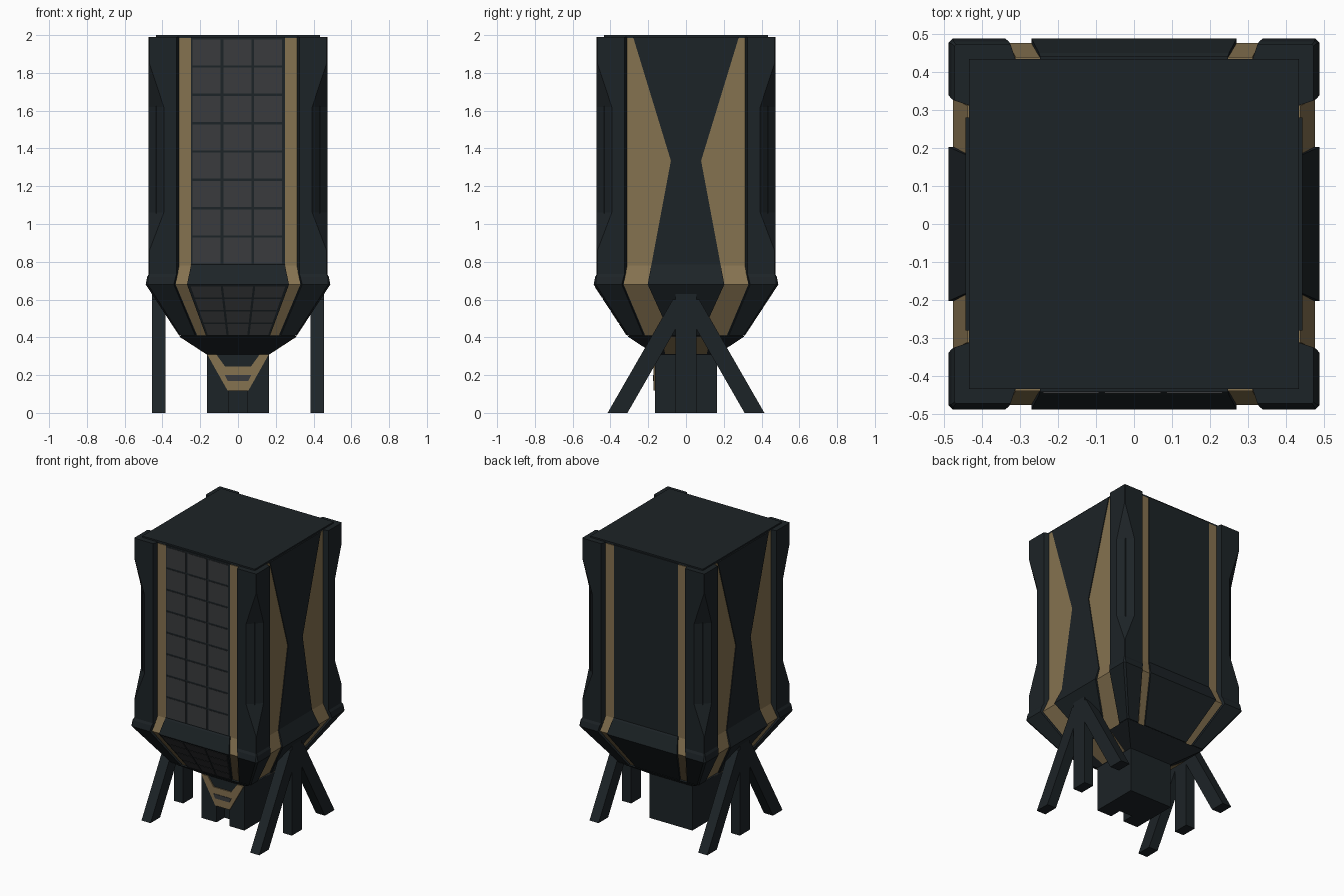
import bpy, bmesh
from mathutils import Matrix, Vector
from math import pi

if "Cube" in bpy.data.objects:
    bpy.data.objects.remove(bpy.data.objects["Cube"])


def material(name, rgb):
    m = bpy.data.materials.new(name)
    m.diffuse_color = (*rgb, 1)
    m.use_nodes = True
    m.node_tree.nodes["Principled BSDF"].inputs["Base Color"].default_value = m.diffuse_color
    return m


DARK = material("dark_metal", (0.012, 0.017, 0.020))
GOLD = material("bronze", (0.235, 0.168, 0.080))
GLASS = material("grey_glass", (0.042, 0.044, 0.047))


def lofts(name, mat, stacks):
    """One object from several closed solids, each a stack of rings."""
    bm = bmesh.new()
    for stack in stacks:
        rings = [[bm.verts.new(p) for p in ring] for ring in stack]
        n = len(rings[0])
        for a, b in zip(rings, rings[1:]):
            for i in range(n):
                j = (i + 1) % n
                bm.faces.new((a[i], a[j], b[j], b[i]))
        bm.faces.new(rings[0])
        bm.faces.new(rings[-1])
    bmesh.ops.recalc_face_normals(bm, faces=bm.faces)
    mesh = bpy.data.meshes.new(name)
    bm.to_mesh(mesh)
    bm.free()
    mesh.materials.append(mat)
    ob = bpy.data.objects.new(name, mesh)
    bpy.context.collection.objects.link(ob)
    return ob


def square(r, z):
    return [(-r, -r, z), (r, -r, z), (r, r, z), (-r, r, z)]


def panel(side, rows, t=0.03):
    """Plate on wall 0 front, 1 right, 2 back, 3 left; rows are (z, depth, u0, u1)."""
    rot = Matrix.Rotation(side * pi / 2, 3, 'Z')
    return [[rot @ Vector((u, -d, z)) for u, d in
             ((u0, d), (u1, d), (u1, d - t), (u0, d - t))]
            for z, d, u0, u1 in rows]


def centred(rows):
    return [(z, d, -u, u) for z, d, u in rows]


# core of tower and hopper
lofts("tower_core", DARK, [[square(r, z) for r, z in (
    (.435, 2.0), (.435, .78), (.472, .68), (.298, .41), (.31, .405), (.165, .31))]])


# corner pillars, waisted by a chamfer and running down the hopper edges
def corner(sx, sy):
    stack = []
    for z, i, o, c in ((1.99, .31, .473, .004), (1.85, .31, .473, .004),
                       (1.62, .31, .473, .08), (1.06, .31, .473, .08),
                       (.86, .31, .473, .004), (.735, .31, .473, .004),
                       (.72, .315, .481, .006), (.68, .325, .489, .012),
                       (.41, .212, .312, .008)):
        pts = ((i, i), (i, o - .045), (i + .015, o), (o - c, o),
               (o, o - c), (o, i + .015), (o - .045, i))
        stack.append([(sx * x, sy * y, z) for x, y in pts])
    return stack


lofts("corner_pillars", DARK, [corner(sx, sy) for sx in (-1, 1) for sy in (-1, 1)])

# bronze stripes on front and back
stripes = []
for side in (0, 2):
    for s in (-1, 1):
        stripes.append(panel(side, [(z, d, s * a, s * b) for z, d, a, b in (
            (1.985, .44, .245, .312), (.78, .44, .245, .312),
            (.68, .476, .265, .33), (.41, .302, .165, .216))]))
lofts("bronze_stripes", GOLD, stripes)

# dark centre panels with flared collar
lofts("centre_panels", DARK, [panel(s, centred((
    (1.99, .443, .248), (.785, .443, .248), (.775, .45, .25),
    (.68, .488, .27), (.41, .312, .17)))) for s in (0, 2)])

# window grid on the front wall, 3 by 8
cells = []
for r in range(8):
    for c in range(3):
        z = .79 + r * .15
        u = -.24 + c * .1627
        cells.append(panel(0, [(z, .446, u, u + .148), (z + .138, .446, u, u + .148)], .01))

# smaller tapered grid on the hopper front, 3 by 4
for r in range(4):
    for c in range(3):
        rows = []
        for z in (.412 + r * .066, .412 + r * .066 + .058):
            k = (z - .41) / .27
            w = .165 + .095 * k
            u = -w + c * w * 2 / 3
            rows.append((z, .315 + .176 * k, u + .006, u + w * 2 / 3 - .006))
        cells.append(panel(0, rows, .01))
lofts("windows", GLASS, cells)

# side walls: bronze sheet under an hourglass plate
lofts("side_bronze", GOLD, [panel(s, centred((
    (1.985, .439, .312), (.78, .439, .312), (.68, .476, .33), (.41, .302, .216))))
    for s in (1, 3)])
lofts("side_hourglass", DARK, [panel(s, centred((
    (1.99, .444, .28), (1.335, .444, .08), (.785, .444, .183),
    (.68, .489, .203), (.41, .312, .08)))) for s in (1, 3)])
lofts("hopper_tip_bronze", GOLD, [panel(s, centred((
    (.405, .313, .13), (.312, .17, .11)))) for s in (1, 3)])


# support legs: one upright and two braces on each side
def leg(s, outline):
    return [[(s * x, y, z) for y, z in outline] for x in (.385, .455)]


legs = []
for s in (-1, 1):
    legs.append(leg(s, ((-.055, 0), (.055, 0), (.055, .63), (-.055, .63))))
    for f in (-1, 1):
        legs.append(leg(s, [(f * y, z) for y, z in (
            (.31, 0), (.415, 0), (.07, .6), (-.035, .6))]))
lofts("support_legs", DARK, legs)

# entrance block with a door opening
block = lofts("entrance_block", DARK, [[square(.165, 0), square(.165, .312)]])
cutter = lofts("door_cutter", DARK, [panel(0, [(-.1, .3, -.05, .05), (.115, .3, -.05, .05)], .22)])
cutter.hide_render = True
cutter.hide_viewport = False
cutter.display_type = 'WIRE'
mod = block.modifiers.new("door", 'BOOLEAN')
mod.object = cutter
mod.operation = 'DIFFERENCE'
mod.solver = 'EXACT'
bpy.context.view_layer.objects.active = block
bpy.ops.object.modifier_apply(modifier=mod.name)
bpy.data.objects.remove(cutter)

# tapered bronze door surround with a small slot
surround = [panel(0, [(.31, .172, s * .115, s * .163), (.245, .172, s * .068, s * .127)], .015)
            for s in (-1, 1)]
surround.append(panel(0, centred(((.245, .172, .127), (.118, .172, .055))), .015))
lofts("door_surround", GOLD, surround)
lofts("door_slot", GLASS, [panel(0, centred(((.2, .175, .07), (.17, .175, .055))), .01)])
